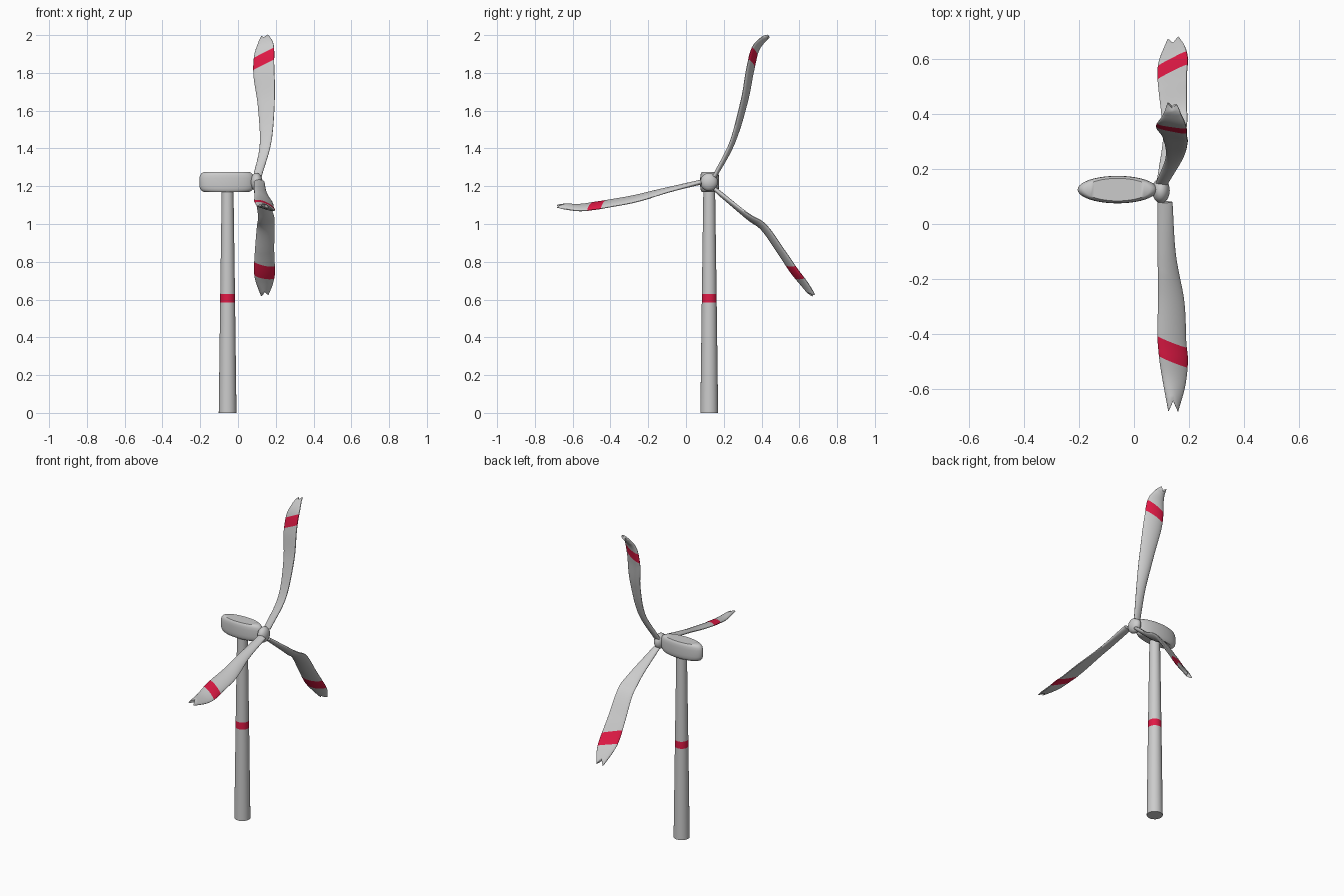
import bpy, math
from mathutils import Vector

if "Cube" in bpy.data.objects:
    bpy.data.objects.remove(bpy.data.objects["Cube"])

red = bpy.data.materials.new("red_paint")
red.diffuse_color = (0.75, 0.01, 0.06, 1)
red.use_nodes = True
red.node_tree.nodes["Principled BSDF"].inputs["Base Color"].default_value = red.diffuse_color
grey = bpy.data.materials.new("light_grey")
grey.diffuse_color = (0.8, 0.8, 0.8, 1)
grey.use_nodes = True
grey.node_tree.nodes["Principled BSDF"].inputs["Base Color"].default_value = grey.diffuse_color


def loft(name, rings, red_rows=()):
    """Skin a list of equal rings; red_rows are the painted bands."""
    n = len(rings[0])
    verts = [p for r in rings for p in r]
    faces, mats = [], []
    for k in range(len(rings) - 1):
        for i in range(n):
            j = (i + 1) % n
            faces.append((k * n + i, k * n + j, (k + 1) * n + j, (k + 1) * n + i))
            mats.append(1 if k in red_rows else 0)
    # caps made of strips, so a notched end stays clean
    for base in (0, (len(rings) - 1) * n):
        for i in range(n // 2):
            ids = [i, i + 1, (n - i - 1) % n, (n - i) % n]
            f = [base + v for v in dict.fromkeys(ids)]
            faces.append(f[::-1] if base == 0 else f)
            mats.append(0)
    me = bpy.data.meshes.new(name)
    me.from_pydata(verts, [], faces)
    me.materials.append(grey)
    me.materials.append(red)
    me.polygons.foreach_set("material_index", mats)
    ob = bpy.data.objects.new(name, me)
    bpy.context.collection.objects.link(ob)
    bpy.ops.object.select_all(action='DESELECT')
    ob.select_set(True)
    bpy.context.view_layer.objects.active = ob
    bpy.ops.object.mode_set(mode='EDIT')
    bpy.ops.mesh.select_all(action='SELECT')
    bpy.ops.mesh.normals_make_consistent(inside=False)
    bpy.ops.object.mode_set(mode='OBJECT')
    bpy.ops.object.shade_smooth_by_angle(angle=math.radians(40))
    return ob


def ellipse(cx, cy, z, rx, ry, n=40):
    return [(cx + rx * math.cos(2 * math.pi * i / n),
             cy + ry * math.sin(2 * math.pi * i / n), z) for i in range(n)]


# tower with one red band
loft("tower", [ellipse(-0.055, 0.123, z, r, r) for z, r in
               [(0, 0.047), (0.585, 0.0395), (0.63, 0.039), (1.19, 0.031)]], {1})

# nacelle: elliptical body with softened top and bottom rims
loft("nacelle", [ellipse(-0.06, 0.125, 1.2225 + z, 0.145 * s, 0.05 * s) for z, s in
                 [(-0.053, 0.82), (-0.047, 0.91), (-0.036, 0.97), (-0.02, 1),
                  (0.02, 1), (0.036, 0.97), (0.047, 0.91), (0.053, 0.82)]])

# hub
bpy.ops.mesh.primitive_uv_sphere_add(segments=32, ring_count=16, radius=1,
                                     location=(0.098, 0.122, 1.222))
hub = bpy.context.object
hub.name = "hub"
hub.scale = (0.032, 0.046, 0.048)
bpy.ops.object.shade_smooth()


def spline(pts, t):
    """Catmull-Rom through the control rows."""
    i = min(int(t), len(pts) - 2)
    f = t - i
    p1, p2 = Vector(pts[i]), Vector(pts[i + 1])
    p0 = Vector(pts[i - 1]) if i > 0 else 2 * p1 - p2
    p3 = Vector(pts[i + 2]) if i + 2 < len(pts) else 2 * p2 - p1
    return 0.5 * (2 * p1 + (p2 - p0) * f + (2 * p0 - 5 * p1 + 4 * p2 - p3) * f * f
                  + (3 * p1 - p0 - 3 * p2 + p3) * f ** 3)


def blade(name, rows, band, notch, steps=16, n=24):
    """rows: centre y, centre z, low x, high x along the blade."""
    rings = []
    total = (len(rows) - 1) * steps
    for k in range(total + 1):
        t = k / steps
        y, z, x0, x1 = spline(rows, t)
        a, b = spline(rows, max(t - 0.05, 0)), spline(rows, min(t + 0.05, len(rows) - 1))
        tan = Vector((0, b[0] - a[0], b[1] - a[1])).normalized()
        nor = Vector((0, -tan.z, tan.y))
        half = (x1 - x0) / 2
        thick = min(0.013, half * 0.5)
        blend = min(1, t / 1.5)
        end = max(0, t - (len(rows) - 2)) ** 2
        ring = []
        for i in range(n):
            ang = 2 * math.pi * i / n
            u, v = math.cos(ang), math.sin(ang)
            c = Vector(((x0 + x1) / 2 + half * u, y, z))
            c += nor * (0.3 * half * u * blend + thick * v + 0.006 * (u * u - 0.5) * blend)
            c += tan * (0.45 * half * u * blend * (1 - end) - notch * end * (1 - abs(u)))
            ring.append(c)
        rings.append(ring)
    loft(name, rings, {k for k in range(total) if band[0] <= (k + 0.5) / steps <= band[1]})


# three blades, each with its own sweep
blade("blade_upper", [(.150, 1.25, .08, .125), (.243, 1.43, .115, .178),
                      (.307, 1.645, .105, .195), (.339, 1.81, .082, .192),
                      (.365, 1.915, .085, .19), (.402, 1.97, .105, .17),
                      (.44, 1.995, .122, .155)], (3.25, 3.85), 0.02)
blade("blade_front", [(.080, 1.222, .085, .14), (-.10, 1.178, .085, .152),
                      (-.265, 1.135, .088, .183), (-.407, 1.109, .085, .19),
                      (-.476, 1.098, .088, .196), (-.566, 1.088, .1, .187),
                      (-.683, 1.096, .125, .16)], (3.27, 4.33), 0.04)
blade("blade_lower", [(.150, 1.187, .082, .125), (.317, 1.05, .105, .188),
                      (.413, .98, .1, .192), (.503, .854, .09, .192),
                      (.571, .753, .085, .196), (.62, .69, .092, .185),
                      (.674, .62, .122, .162)], (3.65, 4.5), 0.035)
